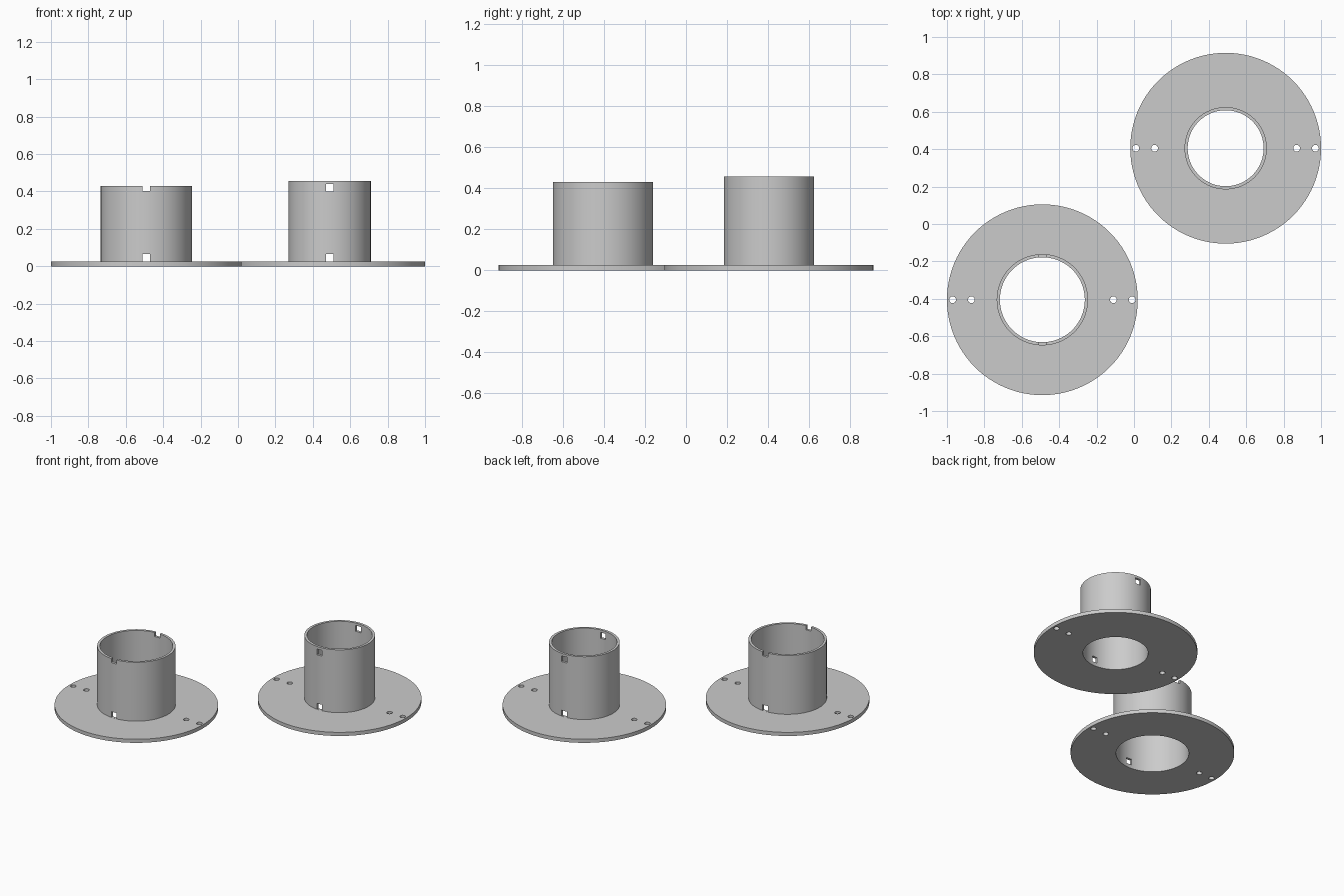
import bpy, bmesh, math
from mathutils import Matrix, Vector

cube = bpy.data.objects.get("Cube")
if cube:
    bpy.data.objects.remove(cube, do_unlink=True)

grey = bpy.data.materials.new("plain grey")
grey.use_nodes = True
colour = (0.6, 0.6, 0.6, 1)
grey.diffuse_color = colour
grey.node_tree.nodes["Principled BSDF"].inputs["Base Color"].default_value = colour

SIDES = 96
FLANGE_R = 0.51
FLANGE_T = 0.025
SLOT = 0.04


def make_object(name, bm, centre):
    bmesh.ops.recalc_face_normals(bm, faces=bm.faces)
    mesh = bpy.data.meshes.new(name)
    bm.to_mesh(mesh)
    bm.free()
    mesh.materials.append(grey)
    obj = bpy.data.objects.new(name, mesh)
    obj.location = (*centre, 0)
    bpy.context.collection.objects.link(obj)
    return obj


def flanged_tube(name, centre, inner, outer, height):
    """Lathe the flange and tube as one closed section."""
    section = [(inner, 0), (FLANGE_R, 0), (FLANGE_R, FLANGE_T),
               (outer, FLANGE_T), (outer, height), (inner, height)]
    bm = bmesh.new()
    verts = [bm.verts.new((r, 0, z)) for r, z in section]
    edges = [bm.edges.new((a, b)) for a, b in zip(verts, verts[1:] + verts[:1])]
    bmesh.ops.spin(bm, geom=verts + edges, cent=(0, 0, 0), axis=(0, 0, 1),
                   angle=math.tau, steps=SIDES, use_merge=True)
    bmesh.ops.remove_doubles(bm, verts=bm.verts, dist=1e-5)
    return make_object(name, bm, centre)


def hole_cutter(name, centre, outer, slot_heights):
    """Square slots through the tube along y, and screw holes along x."""
    bm = bmesh.new()
    for z in slot_heights:
        for side in (-1, 1):
            place = Matrix.Translation((0, side * outer, z + SLOT / 2))
            size = Matrix.Diagonal(Vector((SLOT, 0.12, SLOT, 1)))
            bmesh.ops.create_cube(bm, size=1, matrix=place @ size)
    for x in (-0.48, -0.38, 0.38, 0.48):
        bmesh.ops.create_cone(bm, cap_ends=True, segments=24, radius1=0.018,
                              radius2=0.018, depth=0.1,
                              matrix=Matrix.Translation((x, 0, 0)))
    obj = make_object(name, bm, centre)
    obj.hide_render = True
    return obj


def build(name, centre, inner, outer, height, slot_heights):
    body = flanged_tube(name, centre, inner, outer, height)
    cutter = hole_cutter(name + "_cutter", centre, outer, slot_heights)
    mod = body.modifiers.new("holes", "BOOLEAN")
    mod.operation = "DIFFERENCE"
    mod.solver = "EXACT"
    mod.object = cutter
    bpy.ops.object.select_all(action="DESELECT")
    body.select_set(True)
    bpy.context.view_layer.objects.active = body
    bpy.ops.object.modifier_apply(modifier=mod.name)
    bpy.data.objects.remove(cutter, do_unlink=True)
    bpy.ops.object.shade_smooth_by_angle(angle=math.radians(30))


# Wide tube with open notches in its rim
build("wide_flanged_tube", (-0.49, -0.405), 0.227, 0.244, 0.43,
      (FLANGE_T + 0.0005, 0.402))
# Narrow, taller tube with closed windows below its rim
build("narrow_flanged_tube", (0.49, 0.405), 0.203, 0.22, 0.457,
      (FLANGE_T + 0.0005, 0.4))
